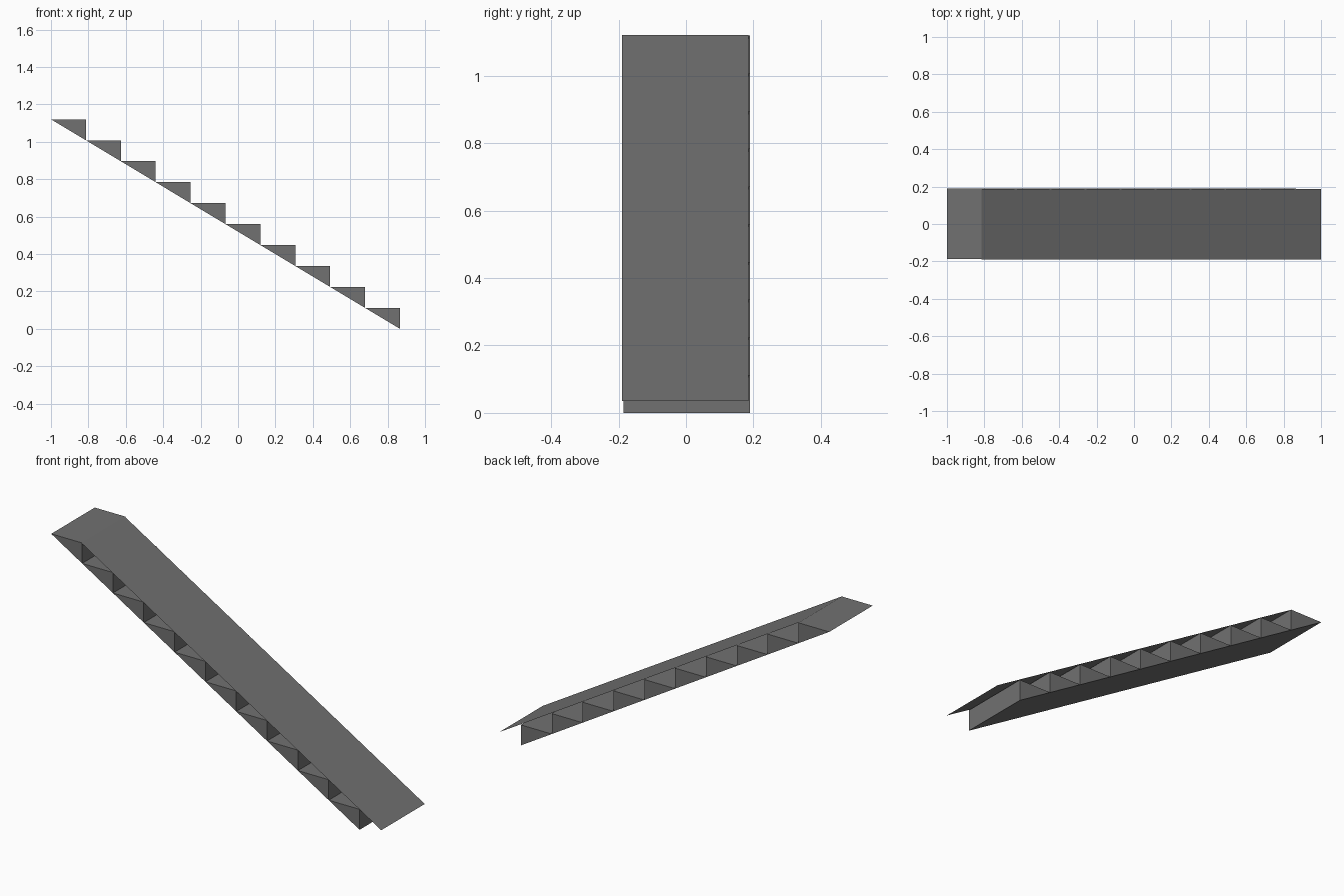
import bpy
import bmesh

cube = bpy.data.objects.get("Cube")
if cube:
    bpy.data.objects.remove(cube, do_unlink=True)

STEPS = 10
RUN, RISE = 0.1866, 0.112
TOP = STEPS * RISE

# Single grey material
grey = bpy.data.materials.new("dark grey")
grey.use_nodes = True
colour = (0.165, 0.165, 0.165, 1)
grey.diffuse_color = colour
grey.node_tree.nodes["Principled BSDF"].inputs["Base Color"].default_value = colour


def sweep(name, profile, y_front, y_back, solid):
    """Sweep an x-z profile along y, as a capped solid or an open sheet."""
    bm = bmesh.new()
    front = [bm.verts.new((x, y_front, z)) for x, z in profile]
    back = [bm.verts.new((x, y_back, z)) for x, z in profile]
    n = len(profile)
    for i in range(n if solid else n - 1):
        j = (i + 1) % n
        bm.faces.new((front[i], front[j], back[j], back[i]))
    if solid:
        bm.faces.new(front)
        bm.faces.new(back)
        bmesh.ops.recalc_face_normals(bm, faces=bm.faces)
    mesh = bpy.data.meshes.new(name)
    bm.to_mesh(mesh)
    bm.free()
    mesh.materials.append(grey)
    obj = bpy.data.objects.new(name, mesh)
    bpy.context.collection.objects.link(obj)
    return obj


# Stairs: one wedge-shaped step repeated down the slope
wedge = [(-1, TOP), (-1 + RUN, TOP), (-1 + RUN, TOP - RISE)]
stairs = sweep("stair_steps", wedge, -0.186, 0.19, True)
array = stairs.modifiers.new("repeat steps", "ARRAY")
array.count = STEPS
array.use_relative_offset = False
array.use_constant_offset = True
array.constant_offset_displace = (RUN, 0, -RISE)

# Ramp: thin sheet resting on the step edges
sweep("ramp_sheet", [(-0.815, 1.121), (1, 0.035)], -0.19, 0.186, False)
